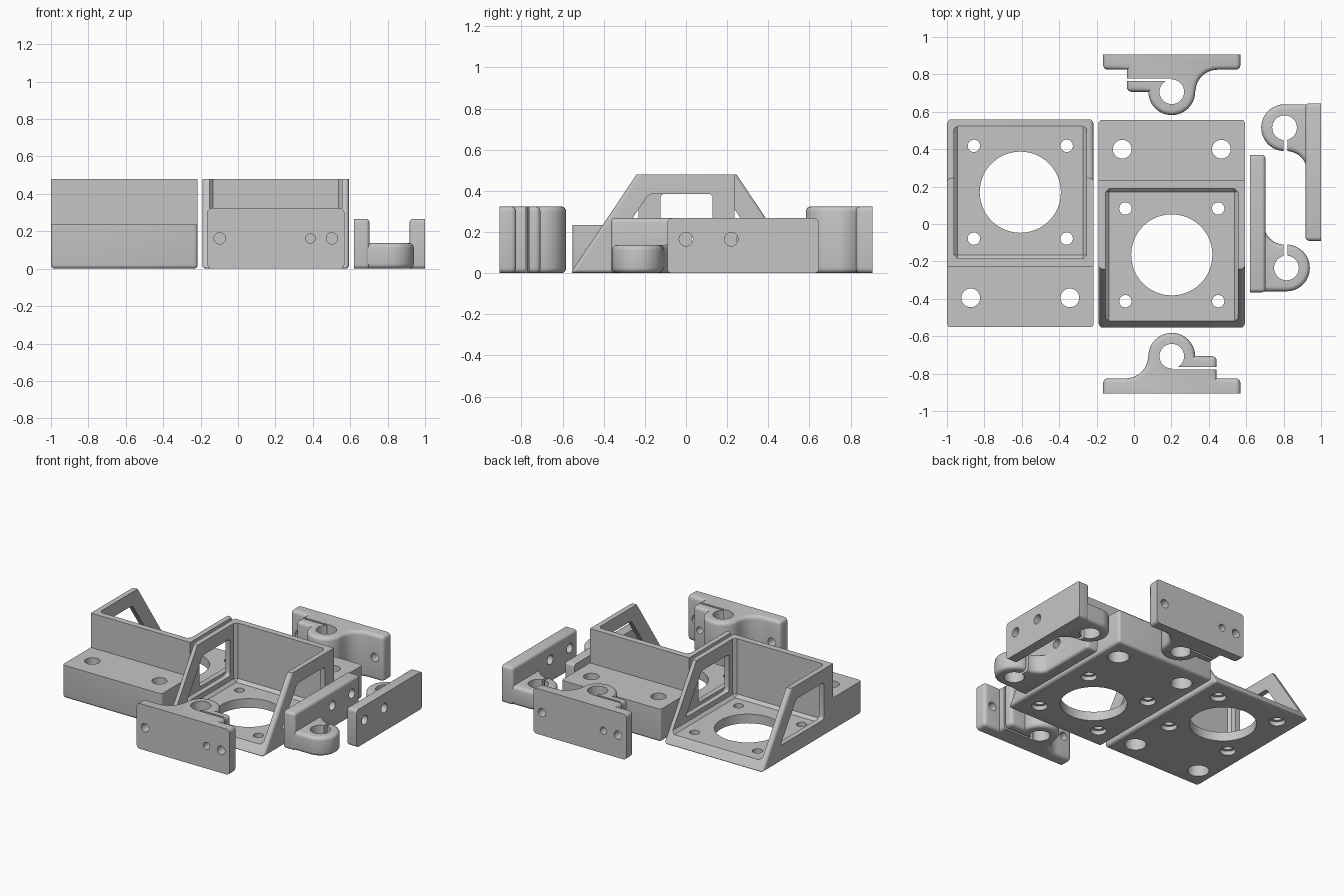
import bpy, bmesh
from math import pi, cos, sin

if "Cube" in bpy.data.objects:
    bpy.data.objects.remove(bpy.data.objects["Cube"])

grey = bpy.data.materials.new("plain grey")
grey.use_nodes = True
grey.diffuse_color = (0.56, 0.56, 0.56, 1)
grey.node_tree.nodes["Principled BSDF"].inputs["Base Color"].default_value = (0.56, 0.56, 0.56, 1)


def arc(cx, cy, r, start, end, n):
    angles = [start + (end - start) * i / n for i in range(n + 1)]
    return [(cx + r * cos(a), cy + r * sin(a)) for a in angles]


def prism(name, points, lo, hi, axis="z", round_rule=None, radius=0.02, segments=4):
    """Extrude a profile along z, x or y, then round the edges picked by the rule."""
    place = {"z": lambda a, b, h: (a, b, h),
             "x": lambda a, b, h: (h, a, b),
             "y": lambda a, b, h: (a, h, b)}[axis]
    bm = bmesh.new()
    base = [bm.verts.new(place(a, b, lo)) for a, b in points]
    top = [bm.verts.new(place(a, b, hi)) for a, b in points]
    bm.faces.new(base)
    bm.faces.new(top)
    for i in range(len(points)):
        j = (i + 1) % len(points)
        bm.faces.new((base[i], base[j], top[j], top[i]))
    bmesh.ops.recalc_face_normals(bm, faces=bm.faces)
    bm.normal_update()
    if round_rule:
        edges = [e for e in bm.edges if round_rule(e)]
        bmesh.ops.bevel(bm, geom=edges, offset=radius, segments=segments,
                        profile=0.5, affect="EDGES", clamp_overlap=False)
    mesh = bpy.data.meshes.new(name)
    bm.to_mesh(mesh)
    bm.free()
    mesh.materials.append(grey)
    obj = bpy.data.objects.new(name, mesh)
    bpy.context.collection.objects.link(obj)
    return obj


def box(name, x0, x1, y0, y1, z0, z1, **kw):
    return prism(name, [(x0, y0), (x1, y0), (x1, y1), (x0, y1)], z0, z1, **kw)


def rod(a, b, r, axis="z", end=2):
    return prism("hole_cutter", arc(a, b, r, 0, 2 * pi, 48)[:-1], -1, end, axis)


def combine(obj, others, operation="DIFFERENCE"):
    bpy.context.view_layer.objects.active = obj
    for other in others:
        mod = obj.modifiers.new("cut", "BOOLEAN")
        mod.operation = operation
        mod.solver = "EXACT"
        mod.object = other
        bpy.ops.object.modifier_apply(modifier=mod.name)
        bpy.data.objects.remove(other)


def finish(obj, name, spots):
    """Smooth the part and set out its copies as (x, y, turn)."""
    bpy.ops.object.select_all(action="DESELECT")
    obj.select_set(True)
    bpy.context.view_layer.objects.active = obj
    bpy.ops.object.shade_smooth_by_angle(angle=0.5)
    for i, (x, y, turn) in enumerate(spots):
        part = obj if i == 0 else obj.copy()
        if i:
            bpy.context.collection.objects.link(part)
        part.name = name[i]
        part.location = (x, y, 0)
        part.rotation_euler = (0, 0, turn)


# Motor mounts: side profile across x, hollowed to a tray with windowed sides
def mount_rule(e):
    a, b = (v.co for v in e.verts)
    wall_back = abs(a.y - 0.235) < 0.01 and abs(b.y - 0.235) < 0.01
    upright = abs(a.x - b.x) < 0.01 and abs(a.z - b.z) > 0.01 and not wall_back
    return upright or max(a.z, b.z) < 0.01


side = [(-0.562, 0), (-0.24, 0.48), (0.235, 0.48),
        (0.235, 0.235), (0.557, 0.235), (0.557, 0)]
mount = prism("mount", side, -0.392, 0.392, "x", mount_rule)
cavity = box("cavity", -0.355, 0.355, -1, 0.19, 0.065, 1,
             round_rule=lambda e: True, segments=1)
window = prism("window", [(0.13, 0.12), (0.13, 0.385), (-0.18, 0.385), (-0.36, 0.12)],
               -1, 1, "x", lambda e: abs(e.verts[0].co.x - e.verts[1].co.x) > 1)
cuts = [cavity, window, rod(0, -0.165, 0.217)]
# Screw holes, each with a wider recess underneath
for s in (-1, 1):
    cuts += [rod(s * 0.265, 0.4, 0.05), rod(s * 0.265, 0.4, 0.07, end=0.12)]
    for t in (-1, 1):
        x, y = s * 0.248, -0.165 + t * 0.248
        cuts += [rod(x, y, 0.033), rod(x, y, 0.052, end=0.03)]
combine(mount, cuts)
finish(mount, ["left_motor_mount", "right_motor_mount"],
       [(0.202, 0, 0), (-0.608, 0.005, pi)])


# Rod clamps: bell shaped ring flaring into a flat backplate
def clamp_rule(e):
    a, b = (v.co for v in e.verts)
    if max(a.y, b.y) < 0.045 or e.calc_face_angle(0) < 0.5:
        return False
    return abs(a.z - b.z) < 0.01 or e.is_convex


tall = [(-0.367, 0), (0.367, 0), (0.367, 0.082), (0.24, 0.082), (0.24, 0.2)]
tall += arc(0, 0.2, 0.125, 0, pi, 24)
tall += arc(-0.245, 0.2, 0.118, 0, -pi / 2, 12) + [(-0.367, 0.082)]
tall.remove((-0.127, 0.2))
clamp = prism("tall_clamp", tall, 0, 0.324, "z", clamp_rule, 0.025)
combine(clamp, [rod(0, 0.2, 0.066),
                box("slit", 0, 0.5, 0.128, 0.143, -1, 1),
                rod(-0.3, 0.162, 0.03, "y"), rod(0.3, 0.162, 0.03, "y"),
                rod(0.185, 0.162, 0.025, "y")])
finish(clamp, ["front_clamp", "back_clamp"], [(0.202, -0.907, 0), (0.202, 0.907, pi)])

# Low clamps: shorter ring on one end of a backplate
plate = box("low_clamp", -0.37, 0.365, 0, 0.083, 0, 0.267, round_rule=clamp_rule)
ring = [(0, 0.04), (0.36, 0.04)] + arc(0.235, 0.195, 0.125, 0, pi, 24)
ring += arc(0, 0.185, 0.11, 0, -pi / 2, 12) + [(-0.06, 0.075), (-0.06, 0.04)]
body = prism("ring", ring, 0.001, 0.137, "z", clamp_rule, 0.025)
combine(plate, [body], "UNION")
combine(plate, [rod(0.235, 0.195, 0.066),
                box("slit", -0.02, 0.235, 0.18, 0.2, -1, 1),
                rod(-0.28, 0.165, 0.033, "y"), rod(-0.06, 0.165, 0.033, "y")])
finish(plate, ["inner_side_clamp", "outer_side_clamp"],
       [(0.62, 0, -pi / 2), (1, 0.28, pi / 2)])
